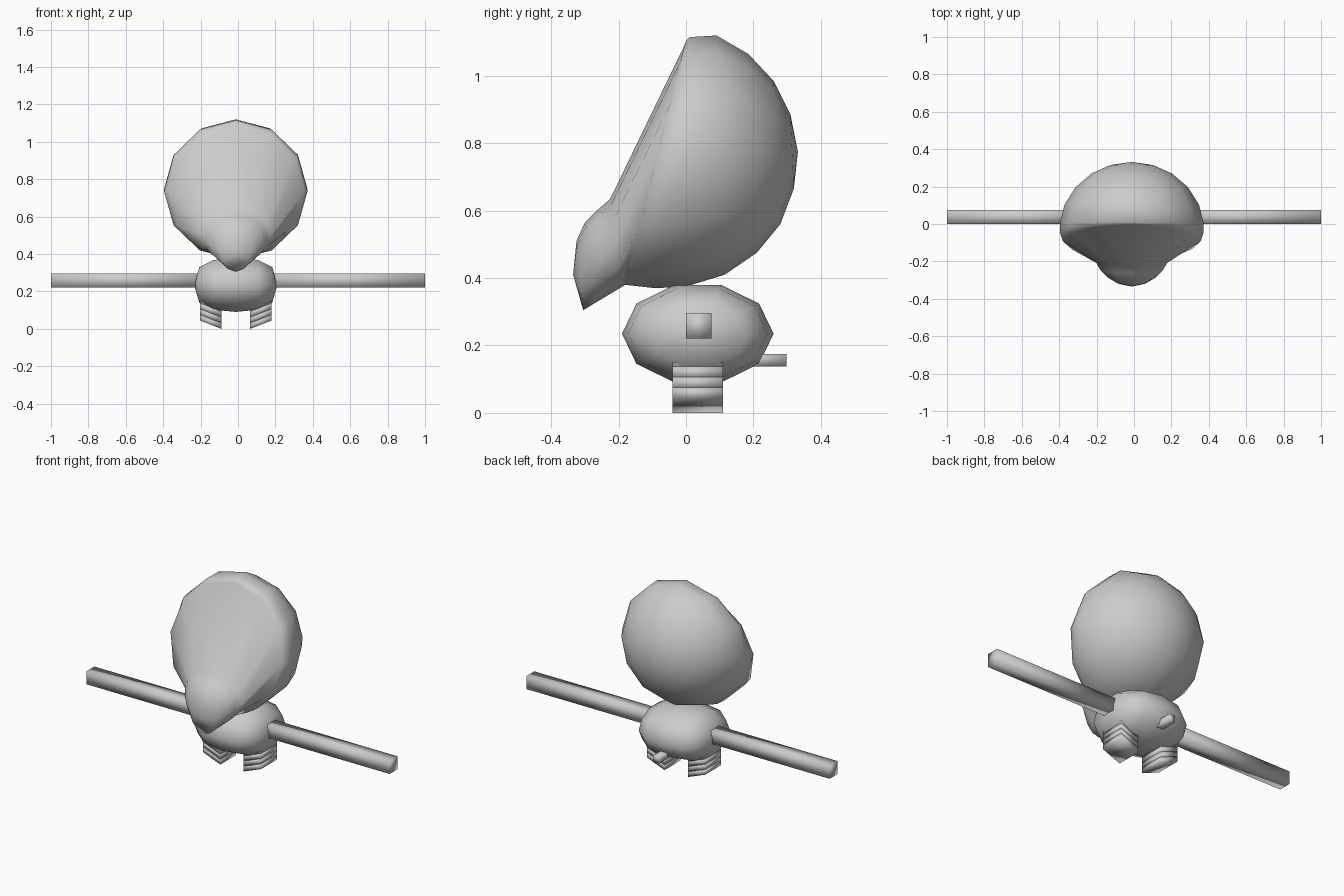
import bpy, bmesh
from math import sin, cos, pi
from mathutils import Vector

if "Cube" in bpy.data.objects:
    bpy.data.objects.remove(bpy.data.objects["Cube"])

CX = -0.012  # the head and body sit slightly off centre


def finish(name, bm):
    bmesh.ops.recalc_face_normals(bm, faces=bm.faces[:])
    me = bpy.data.meshes.new(name)
    bm.to_mesh(me)
    bm.free()
    me.shade_smooth()
    ob = bpy.data.objects.new(name, me)
    bpy.context.collection.objects.link(ob)
    return ob


def loft(name, first, rings, last):
    """Skin a list of point loops, closed by a pole at either end."""
    bm = bmesh.new()
    loops = [[bm.verts.new(p) for p in r] for r in rings]
    n = len(loops[0])
    for a, b in zip(loops, loops[1:]):
        for i in range(n):
            j = (i + 1) % n
            bm.faces.new((a[i], a[j], b[j], b[i]))
    for pole, loop in ((first, loops[0]), (last, loops[-1])):
        v = bm.verts.new(pole)
        for i in range(n):
            bm.faces.new((v, loop[i], loop[(i + 1) % n]))
    return finish(name, bm)


def add_box(bm, lo, hi, shear=0.0):
    """Box between two corners; shear raises the far x side."""
    lo, hi = Vector(lo), Vector(hi)
    size = hi - lo
    for v in bmesh.ops.create_cube(bm, size=1)["verts"]:
        t = v.co + Vector((0.5, 0.5, 0.5))
        v.co = Vector((lo.x + t.x * size.x, lo.y + t.y * size.y,
                       lo.z + t.z * size.z + shear * t.x))


# Head with snout: rings from back to front (top y, top z, bottom y, bottom z, half width)
head_rings = [
    (0.31, 0.885, 0.32, 0.665, 0.115),
    (0.26, 0.985, 0.28, 0.56, 0.215),
    (0.185, 1.065, 0.21, 0.475, 0.30),
    (0.09, 1.12, 0.115, 0.41, 0.36),
    (0.01, 1.115, 0.0, 0.375, 0.384),
    (0.0, 1.105, -0.09, 0.37, 0.384),
    (-0.005, 1.09, -0.18, 0.38, 0.368),
    (-0.225, 0.635, -0.19, 0.374, 0.19),
    (-0.265, 0.60, -0.235, 0.347, 0.165),
    (-0.30, 0.565, -0.27, 0.326, 0.13),
    (-0.325, 0.51, -0.305, 0.305, 0.08),
]
loops = []
for ty, tz, by, bz, w in head_rings:
    loops.append([(CX + w * sin(a),
                   (ty + by) / 2 + cos(a) * (ty - by) / 2,
                   (tz + bz) / 2 + cos(a) * (tz - bz) / 2)
                  for a in (2 * pi * i / 12 for i in range(12))])
loft("head", (CX, 0.332, 0.775), loops, (CX, -0.335, 0.41))

# Body: ten-sided rounded form along x
loops = []
for x, s in ((-0.195, 0.66), (-0.12, 0.92), (0, 1), (0.12, 0.92), (0.195, 0.66)):
    loops.append([(CX + x, 0.035 + 0.225 * s * cos(a), 0.235 + 0.152 * s * sin(a))
                  for a in (2 * pi * i / 10 for i in range(10))])
loft("body", (CX - 0.223, 0.035, 0.235), loops, (CX + 0.223, 0.035, 0.235))

# Straight arms and slatted, slanted feet on both sides
for side, tag in ((-1, "left"), (1, "right")):
    bm = bmesh.new()
    add_box(bm, (side * 0.15, 0.0, 0.22), (side * 1.0, 0.075, 0.297))
    finish(tag + "_arm", bm)

    bm = bmesh.new()
    for k in range(4):
        add_box(bm, (CX + side * 0.077, -0.04, 0.002 + 0.031 * k),
                (CX + side * 0.192, 0.11, 0.033 + 0.031 * k), shear=0.045)
    foot = finish(tag + "_foot", bm)
    foot.location.z = -0.002

# Stub tail
bm = bmesh.new()
add_box(bm, (CX - 0.02, 0.12, 0.137), (CX + 0.02, 0.298, 0.175))
finish("tail", bm)
